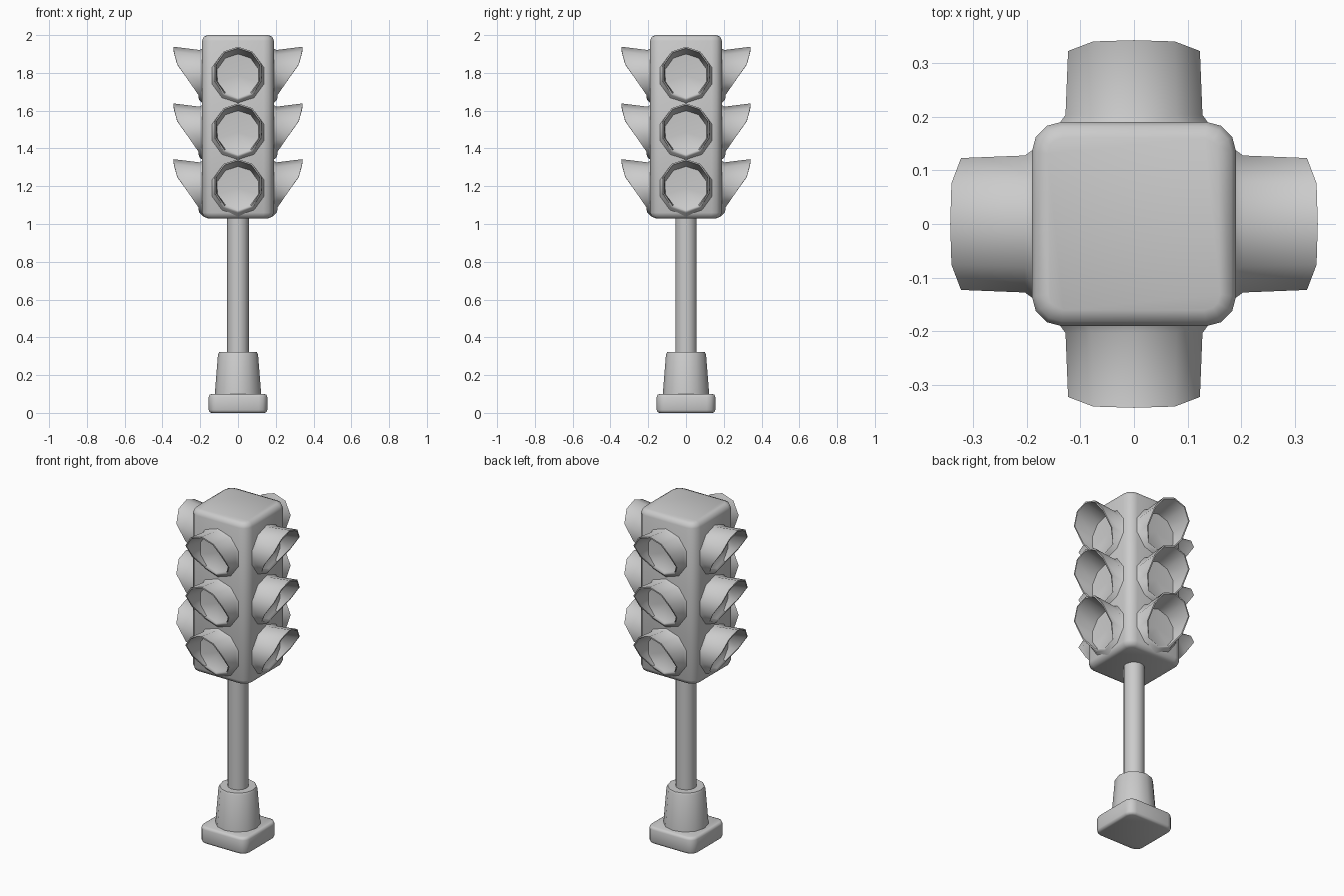
import bpy, bmesh, math
from mathutils import Matrix

if "Cube" in bpy.data.objects:
    bpy.data.objects.remove(bpy.data.objects["Cube"])

grey = bpy.data.materials.new("plain grey")
grey.diffuse_color = (0.6, 0.6, 0.6, 1)
grey.use_nodes = True
grey.node_tree.nodes["Principled BSDF"].inputs["Base Color"].default_value = grey.diffuse_color


def finish(bm, name, angle=40):
    bmesh.ops.recalc_face_normals(bm, faces=bm.faces)
    me = bpy.data.meshes.new(name)
    bm.to_mesh(me)
    bm.free()
    me.materials.append(grey)
    ob = bpy.data.objects.new(name, me)
    bpy.context.collection.objects.link(ob)
    bpy.ops.object.select_all(action='DESELECT')
    ob.select_set(True)
    bpy.context.view_layer.objects.active = ob
    bpy.ops.object.shade_smooth_by_angle(angle=math.radians(angle))
    return ob


def rounded_box(name, half, z0, z1, corner, edge):
    """Box with rounded upright corners and softened rims."""
    bm = bmesh.new()
    bmesh.ops.create_cube(bm, size=1, matrix=Matrix.Translation((0, 0, (z0 + z1) / 2))
                          @ Matrix.Diagonal((2 * half, 2 * half, z1 - z0, 1)))
    upright = [e for e in bm.edges if abs(e.verts[0].co.z - e.verts[1].co.z) > 0.01]
    bmesh.ops.bevel(bm, geom=upright, offset=corner, segments=3, profile=0.5, affect='EDGES')
    rims = [e for e in bm.edges if abs(e.verts[0].co.z - e.verts[1].co.z) < 0.001]
    bmesh.ops.bevel(bm, geom=rims, offset=edge, segments=2, profile=0.5, affect='EDGES')
    return finish(bm, name, 50)


def lathe(name, profile, sides):
    """Closed round part from (radius, height) pairs."""
    bm = bmesh.new()
    rings = [[bm.verts.new((r * math.cos(2 * math.pi * i / sides),
                            r * math.sin(2 * math.pi * i / sides), z))
              for i in range(sides)] for r, z in profile]
    for a, b in zip(rings, rings[1:]):
        for i in range(sides):
            j = (i + 1) % sides
            bm.faces.new((a[i], a[j], b[j], b[i]))
    bm.faces.new(rings[0])
    bm.faces.new(rings[-1])
    return finish(bm, name)


def lamp(name, turn, cz, sides=10):
    """Hood with a slanted mouth and a lens closing its back."""
    bm = bmesh.new()
    # (radius, distance from axis); None means the slanted mouth
    rings = []
    for r, d in [(0.150, 0.182), (0.134, 0.203), (0.129, None),
                 (0.121, None), (0.113, 0.202)]:
        ring = []
        for i in range(sides):
            a = 2 * math.pi * (i + 0.5) / sides
            s = math.sin(a)
            reach = max(0.207, min(0.330 + 0.012 * s, 0.291 + 0.1 * s))
            dist = reach if d is None else d
            lift = 0.16 * (dist - 0.19)
            ring.append(bm.verts.new((r * math.cos(a), -dist, cz + r * s + lift)))
        rings.append(ring)
    for a, b in zip(rings, rings[1:]):
        for i in range(sides):
            j = (i + 1) % sides
            bm.faces.new((a[i], a[j], b[j], b[i]))
    # shallow lens
    hub = bm.verts.new((0, -0.194, cz))
    for i in range(sides):
        bm.faces.new((rings[-1][i], rings[-1][(i + 1) % sides], hub))
    bmesh.ops.rotate(bm, verts=bm.verts, cent=(0, 0, 0), matrix=Matrix.Rotation(turn, 3, 'Z'))
    return finish(bm, name, 50)


# stand
rounded_box("base_plate", 0.155, 0.0, 0.10, 0.045, 0.015)
lathe("pedestal", [(0.124, 0.085), (0.122, 0.11), (0.106, 0.31), (0.100, 0.322)], 12)
lathe("pole", [(0.057, 0.31), (0.057, 1.04)], 14)

# signal housing
rounded_box("housing", 0.19, 1.03, 2.0, 0.055, 0.03)

# three hooded lamps on each of the four sides
for side, label in enumerate(("front", "right", "back", "left")):
    for level, cz in (("top", 1.785), ("middle", 1.485), ("bottom", 1.19)):
        lamp(f"{label}_{level}_lamp", side * math.pi / 2, cz)
